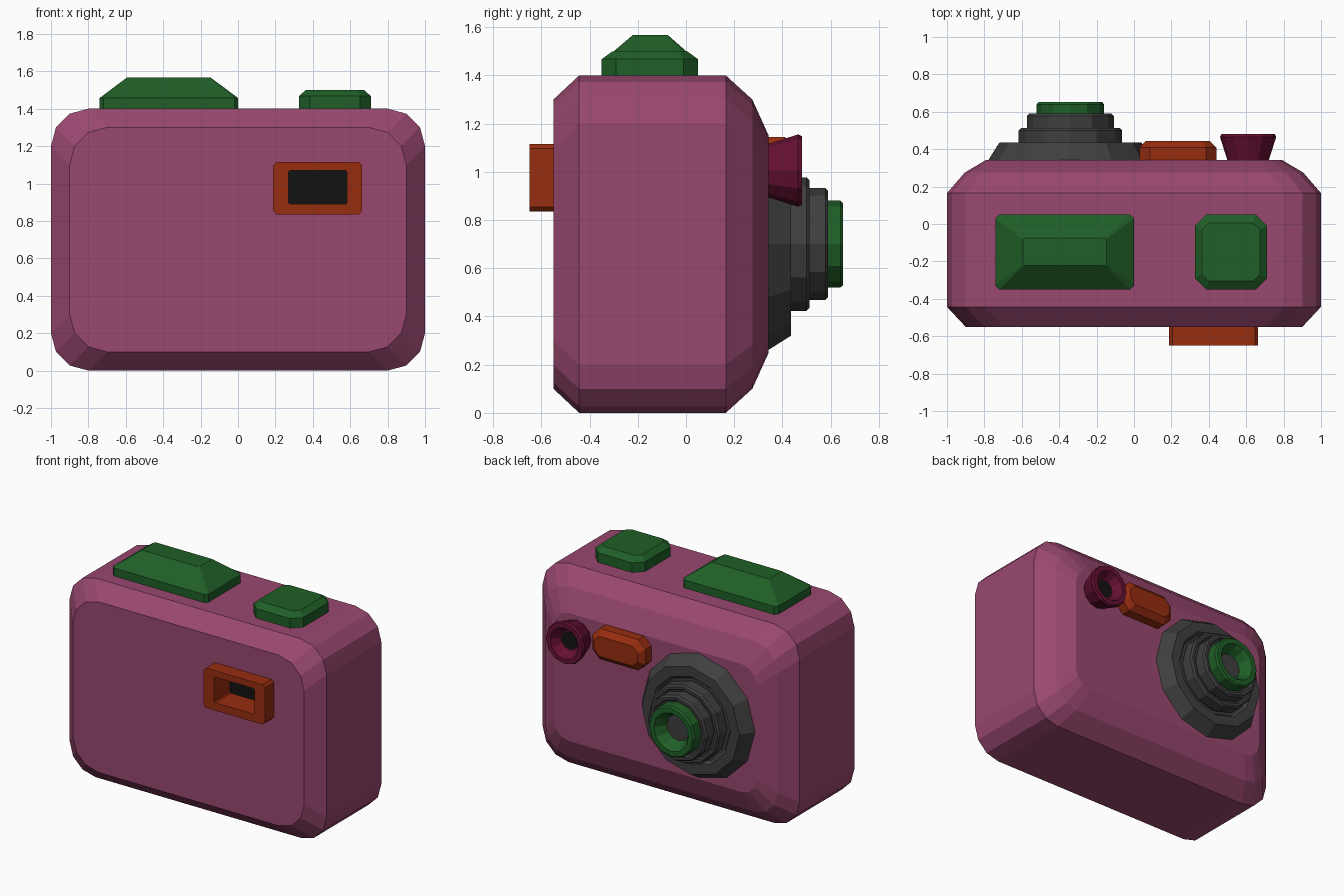
import bpy, bmesh
from math import cos, sin, pi

if "Cube" in bpy.data.objects:
    bpy.data.objects.remove(bpy.data.objects["Cube"])


def material(name, rgb):
    m = bpy.data.materials.new(name)
    m.diffuse_color = (*rgb, 1)
    m.use_nodes = True
    m.node_tree.nodes["Principled BSDF"].inputs["Base Color"].default_value = m.diffuse_color
    return m


PINK = material("pink", (0.32, 0.065, 0.16))
GREEN = material("green", (0.014, 0.115, 0.02))
ORANGE = material("orange", (0.31, 0.026, 0.005))
MAROON = material("maroon", (0.13, 0.005, 0.032))
GREY = material("dark_grey", (0.05, 0.05, 0.05))
BLACK = material("black", (0.006, 0.006, 0.006))


def loft(name, rings, mat, closed=False):
    """Bridge equal-length rings; cap the ends, or join last to first."""
    bm = bmesh.new()
    vs = [[bm.verts.new(p) for p in ring] for ring in rings]
    n = len(vs[0])
    pairs = list(zip(vs, vs[1:])) + ([(vs[-1], vs[0])] if closed else [])
    for a, b in pairs:
        for i in range(n):
            j = (i + 1) % n
            bm.faces.new((a[i], a[j], b[j], b[i]))
    if not closed:
        bm.faces.new(vs[0])
        bm.faces.new(vs[-1])
    bmesh.ops.recalc_face_normals(bm, faces=bm.faces)
    me = bpy.data.meshes.new(name)
    bm.to_mesh(me)
    bm.free()
    me.materials.append(mat)
    ob = bpy.data.objects.new(name, me)
    bpy.context.collection.objects.link(ob)
    return ob


def outline(cu, cv, hu, hv, r, seg):
    """Rounded rectangle; seg=1 gives chamfered corners."""
    pts = []
    for k, (su, sv) in enumerate(((1, 1), (-1, 1), (-1, -1), (1, -1))):
        for s in range(seg + 1):
            a = (k + s / seg) * pi / 2
            pts.append((cu + su * (hu - r) + r * cos(a), cv + sv * (hv - r) + r * sin(a)))
    return pts


def upright(y, *args):
    return [(u, y, v) for u, v in outline(*args)]


def flat(z, *args):
    return [(u, v, z) for u, v in outline(*args)]


def lathe(name, cx, cz, profile, mat, n=12):
    """Spin (radius, y) profile about a y-directed axis."""
    rings = [[(cx + r * cos(2 * pi * i / n), y, cz + r * sin(2 * pi * i / n))
              for i in range(n)] for r, y in profile]
    return loft(name, rings, mat)


# Camera body with stepped bevels front and back
body = loft("camera_body", [
    upright(-0.55, 0, 0.7, 0.90, 0.60, 0.2, 3),
    upright(-0.443, 0, 0.7, 1.0, 0.70, 0.2, 3),
    upright(0.165, 0, 0.7, 1.0, 0.70, 0.2, 3),
    upright(0.275, 0, 0.7, 0.905, 0.60, 0.18, 3),
    upright(0.343, 0, 0.7, 0.79, 0.45, 0.12, 3)], PINK)

# Recess in the body for the viewfinder
cutter = loft("viewfinder_cutter", [
    upright(y, 0.427, 0.98, 0.18, 0.11, 0.01, 1) for y in (-0.7, -0.45)], PINK)
cutter.hide_render = True
cutter.hide_viewport = True
cut = body.modifiers.new("recess", 'BOOLEAN')
cut.operation = 'DIFFERENCE'
cut.object = cutter
cut.solver = 'EXACT'

# Viewfinder frame and dark eyepiece
outer = (0.426, 0.975, 0.238, 0.14, 0.018, 1)
tube = (0.427, 0.98, 0.17, 0.1, 0.01, 1)
inner = (0.427, 0.98, 0.157, 0.09, 0.008, 1)
loft("viewfinder_frame", [
    upright(-0.545, *tube), upright(-0.545, *outer), upright(-0.65, *outer),
    upright(-0.65, *inner), upright(-0.47, *inner), upright(-0.47, *tube)],
    ORANGE, closed=True)
loft("viewfinder_glass", [upright(y, *tube) for y in (-0.475, -0.455)], BLACK)

# Top buttons
loft("wide_button", [
    flat(1.38, -0.37, -0.15, 0.37, 0.2, 0.02, 1),
    flat(1.457, -0.37, -0.15, 0.37, 0.2, 0.02, 1),
    flat(1.567, -0.37, -0.148, 0.223, 0.073, 0.006, 1)], GREEN)
loft("shutter_button", [
    flat(1.38, 0.518, -0.15, 0.193, 0.2, 0.06, 1),
    flat(1.467, 0.518, -0.15, 0.193, 0.2, 0.06, 1),
    flat(1.5, 0.518, -0.15, 0.155, 0.155, 0.035, 1)], GREEN)

# Lens: flared base and telescoping barrels, each with a small inner lip
LX, LZ = -0.34, 0.70
lathe("lens_base", LX, LZ, [(0.44, 0.33), (0.437, 0.345), (0.38, 0.435),
                            (0.31, 0.435), (0.29, 0.41)], GREY)
for i, (r, y0, y1) in enumerate(((0.277, 0.40, 0.512), (0.232, 0.48, 0.59))):
    lathe(f"lens_barrel_{i + 1}", LX, LZ, [
        (r - 0.012, y0), (r, y0 + 0.03), (r, y1 - 0.012), (r - 0.012, y1),
        (r - 0.03, y1), (r - 0.04, y1 - 0.02)], GREY)
lathe("lens_tip", LX, LZ, [(0.165, 0.54), (0.18, 0.57), (0.18, 0.64), (0.17, 0.652),
                           (0.135, 0.652), (0.115, 0.625), (0.08, 0.545)], GREEN)
lathe("lens_glass", LX, LZ, [(0.078, 0.535), (0.078, 0.548)], GREY)

# Flash window
loft("flash_window", [
    upright(0.33, 0.235, 1.037, 0.205, 0.108, 0.055, 1),
    upright(0.41, 0.235, 1.037, 0.205, 0.108, 0.055, 1),
    upright(0.445, 0.235, 1.037, 0.17, 0.07, 0.04, 1)], ORANGE)

# Flared sensor cup
lathe("sensor_cup", 0.61, 1.005, [(0.108, 0.33), (0.112, 0.345), (0.15, 0.465),
                                  (0.143, 0.481), (0.11, 0.481), (0.07, 0.42)], MAROON)
lathe("sensor_hole", 0.61, 1.005, [(0.062, 0.41), (0.062, 0.424)], BLACK)
